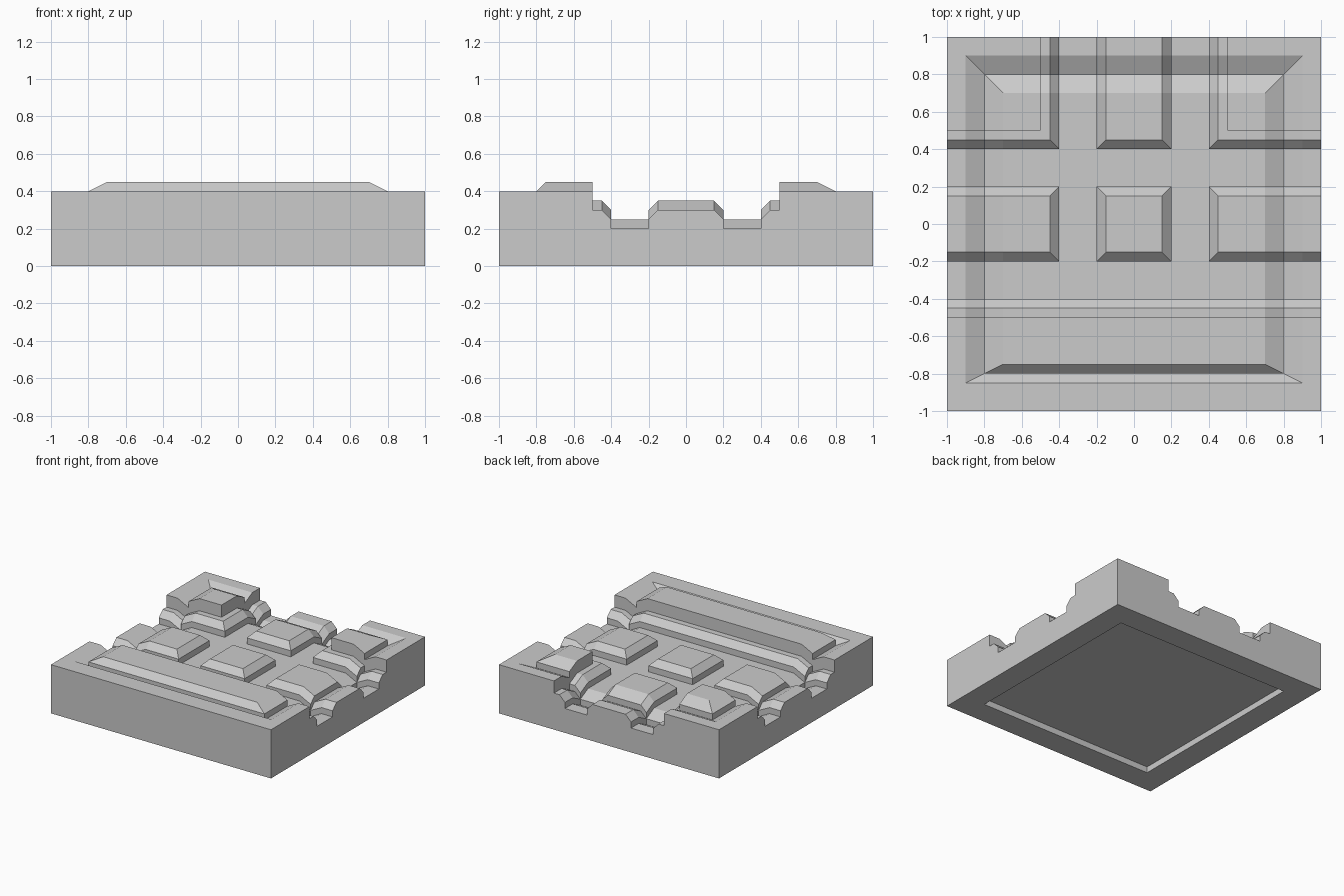
import bpy, bmesh
from mathutils import Vector

if "Cube" in bpy.data.objects:
    bpy.data.objects.remove(bpy.data.objects["Cube"])

STEP = 0.05


# Carved block pattern: channels, bevelled slabs and the high ledges
def blocks(x, y):
    def inside(v, spans):
        return max(min(v - a, b - v) for a, b in spans)
    d = max(-0.4 - y, min(inside(x, [(-9, -.4), (-.2, .2), (.4, 9)]),
                          inside(y, [(-.2, .2), (.4, 9)])))
    h = 0.2
    if d > 0:
        h += STEP + min(d, STEP)
    if y < -0.5 or (abs(x) > 0.5 and y > 0.5):
        h += 0.1
    return h


# Rectangular border groove and raised centre panel, added to the pattern
def border(x, y):
    t = min((0.8 - abs(x)) / 0.1, (0.8 - y) / 0.1, (y + 0.8) / 0.05)
    if t < -1:
        return 0.0
    return -(t + 1) * STEP if t < 0 else min(t, 1) * STEP


# Flat sheet sliced along every crease and mitre line
sheet = bmesh.new()
bmesh.ops.create_grid(sheet, x_segments=1, y_segments=1, size=1)


def cut(px, py, nx, ny):
    bmesh.ops.bisect_plane(sheet, geom=sheet.verts[:] + sheet.edges[:] + sheet.faces[:],
                           dist=1e-5, plane_co=(px, py, 0),
                           plane_no=Vector((nx, ny, 0)).normalized())


for v in (.15, .2, .4, .45, .5, .7, .8, .9):
    for s in (-1, 1):
        cut(s * v, 0, 1, 0)
for v in (-.85, -.8, -.75, -.5, -.45, -.4, -.2, -.15, .15, .2, .4, .45, .5, .7, .8, .9):
    cut(0, v, 0, 1)
for i in range(-4, 5):
    cut(i * 0.2, 0, 1, 1)
    cut(i * 0.2, 0, 1, -1)
for s in (-1, 1):
    cut(s * 0.9, -0.85, s, 2)

# Raise each cell, then fill the upright steps between cells
bm = bmesh.new()


def face(points, facing):
    pts = []
    for p in points:
        if all((p - q).length > 1e-4 for q in pts):
            pts.append(p)
    if len(pts) < 3:
        return
    f = bm.faces.new([bm.verts.new(p) for p in pts])
    f.normal_update()
    if f.normal.dot(facing) < 0:
        f.normal_flip()


def lifted(f, v):
    c = f.calc_center_median()
    p = v.co.lerp(c, 1e-4)
    return Vector((v.co.x, v.co.y, round(blocks(p.x, p.y) + border(p.x, p.y), 3)))


for f in sheet.faces:
    face([lifted(f, v) for v in f.verts], Vector((0, 0, 1)))

for e in sheet.edges:
    a, b = e.verts
    mid = (a.co + b.co) / 2
    f = e.link_faces[0]
    a1, b1 = lifted(f, a), lifted(f, b)
    if len(e.link_faces) == 2:
        g = e.link_faces[1]
        a2, b2 = lifted(g, a), lifted(g, b)
        low = g if a1.z + b1.z > a2.z + b2.z else f
        face([a1, b1, b2, a2], low.calc_center_median() - mid)
    else:
        face([a1, b1, Vector((b.co.x, b.co.y, 0)), Vector((a.co.x, a.co.y, 0))], mid)
sheet.free()

# Underside: flat rim around a shallow square recess
def square(r, z):
    return [Vector((x * r, y * r, z)) for x, y in ((-1, -1), (1, -1), (1, 1), (-1, 1))]


outer, inner, deep = square(1, 0), square(0.8, 0), square(0.8, STEP)
for i in range(4):
    j = (i + 1) % 4
    face([outer[i], outer[j], inner[j], inner[i]], Vector((0, 0, -1)))
    face([inner[i], inner[j], deep[j], deep[i]], -(inner[i] + inner[j]))
face(deep, Vector((0, 0, -1)))

# Weld and merge coplanar cells
bmesh.ops.remove_doubles(bm, verts=bm.verts[:], dist=1e-4)
bmesh.ops.dissolve_limit(bm, angle_limit=0.01, verts=bm.verts[:], edges=bm.edges[:])
mesh = bpy.data.meshes.new("carved_tile")
bm.to_mesh(mesh)
bm.free()
bpy.context.collection.objects.link(bpy.data.objects.new("carved_tile", mesh))
